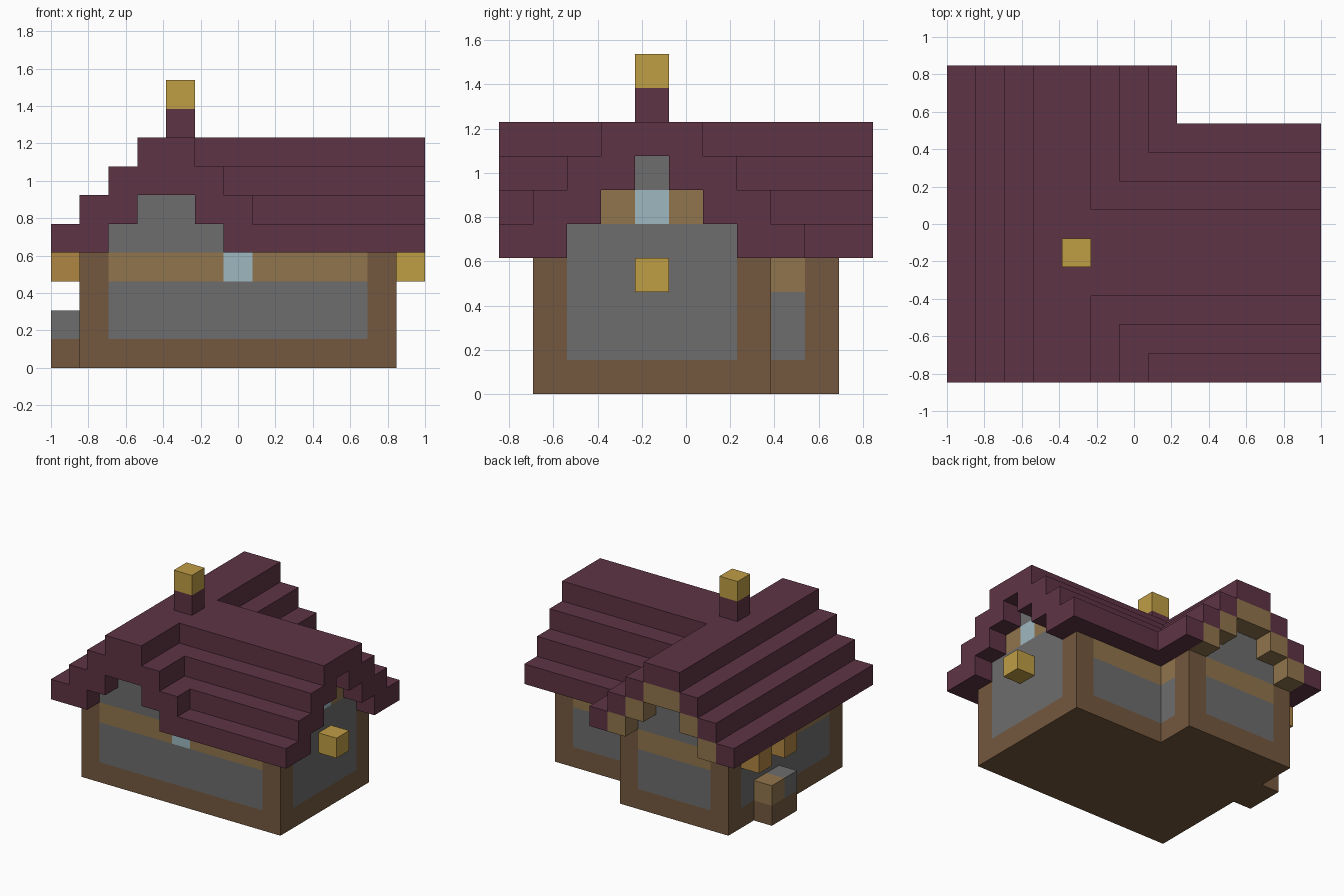
import bpy, bmesh
from mathutils import Vector

cube = bpy.data.objects.get("Cube")
if cube:
    bpy.data.objects.remove(cube, do_unlink=True)

U = 2 / 13                                   # edge of one block
ORIGIN = Vector((-6.5, -5.5, 0))


def material(name, rgb):
    lin = [((c / 255 + 0.055) / 1.055) ** 2.4 for c in rgb] + [1]
    m = bpy.data.materials.new(name)
    m.use_nodes = True
    m.diffuse_color = lin
    m.node_tree.nodes["Principled BSDF"].inputs["Base Color"].default_value = lin
    return m


roof_red = material("plum roof", (94, 52, 68))
stone = material("grey stone", (109, 109, 109))
timber = material("dark timber", (117, 88, 62))
plank = material("light plank", (145, 117, 77))
gold = material("gold lantern", (191, 157, 69))
amber = material("amber lantern", (176, 134, 68))
glass = material("pale glass", (158, 184, 192))

blocks = {}                                  # cell -> part name
part_material = {}


def fill(part, mat, xs, ys, zs):
    """Fill an inclusive range of cells; later parts replace earlier ones."""
    part_material[part] = mat
    for x in range(xs[0], xs[1] + 1):
        for y in range(ys[0], ys[1] + 1):
            for z in range(zs[0], zs[1] + 1):
                blocks[x, y, z] = part


# Main wing along x and cross wing along y
for xs, ys in (((1, 11), (1, 7)), ((1, 6), (1, 9))):
    fill("plinth", timber, xs, ys, (0, 0))
    fill("wall_panels", stone, xs, ys, (1, 2))
    fill("plank_band", plank, xs, ys, (3, 3))
fill("wall_panels", stone, (11, 11), (2, 6), (3, 3))
for x, y in ((1, 1), (11, 1), (1, 9), (6, 9), (11, 7)):
    fill("corner_posts", timber, (x, x), (y, y), (1, 3))

# Gable walls under both roofs
for step in range(3):
    z = 4 + step
    fill("gable_walls", stone, (2, 11), (2 + step, 6 - step), (z, z))
    if step < 2:
        fill("gable_walls", stone, (2 + step, 5 - step), (1, 9), (z, z))
fill("gable_planks", plank, (11, 11), (3, 5), (5, 5))

# Stepped roofs, two blocks thick, mirrored about each ridge
for step in range(4):
    z = 4 + step
    for a in (step, step + 1):
        for x in (a, 7 - a):
            if 3 - step or a == 3:
                fill("cross_roof", roof_red, (x, x), (0, 10), (z, z))
        for y in (a, 8 - a):
            fill("main_roof", roof_red, (8 - step, 12), (y, y), (z, z))

# Light trim under the rear gable
for step in range(3):
    for x in (step + 1, 6 - step):
        fill("rear_gable_trim", plank, (x, x), (10, 10), (4 + step, 4 + step))

# Windows, chimney, lanterns and the side step
fill("front_window", glass, (6, 6), (1, 1), (3, 3))
fill("gable_window", glass, (11, 11), (4, 4), (5, 5))
fill("chimney", roof_red, (4, 4), (4, 4), (8, 8))
fill("chimney_lantern", gold, (4, 4), (4, 4), (9, 9))
fill("left_lantern", gold, (12, 12), (4, 4), (3, 3))
for y in (6, 8):
    fill("right_lanterns", amber, (0, 0), (y, y), (3, 3))
fill("bench_base", timber, (0, 0), (6, 7), (0, 0))
fill("bench_stone", stone, (0, 0), (6, 6), (1, 1))
fill("bench_plank", plank, (0, 0), (7, 7), (1, 1))


def build(part, mat):
    """Make the outer faces of a part and merge the flat ones."""
    bm = bmesh.new()
    for cell, owner in blocks.items():
        if owner != part:
            continue
        for axis in range(3):
            for sign in (-1, 1):
                near = list(cell)
                near[axis] += sign
                if tuple(near) in blocks:
                    continue
                n, s, t = Vector(), Vector(), Vector()
                n[axis] = sign / 2
                s[(axis + 1) % 3] = 0.5
                t[(axis + 2) % 3] = 0.5 * sign
                mid = Vector(cell) + Vector((0.5, 0.5, 0.5)) + n + ORIGIN
                ring = (mid - s - t, mid + s - t, mid + s + t, mid - s + t)
                bm.faces.new([bm.verts.new(p * U) for p in ring])
    bmesh.ops.remove_doubles(bm, verts=bm.verts, dist=0.001)
    bmesh.ops.dissolve_limit(bm, angle_limit=0.01, verts=bm.verts, edges=bm.edges)
    mesh = bpy.data.meshes.new(part)
    bm.to_mesh(mesh)
    bm.free()
    mesh.materials.append(mat)
    bpy.context.collection.objects.link(bpy.data.objects.new(part, mesh))


for part, mat in part_material.items():
    build(part, mat)
